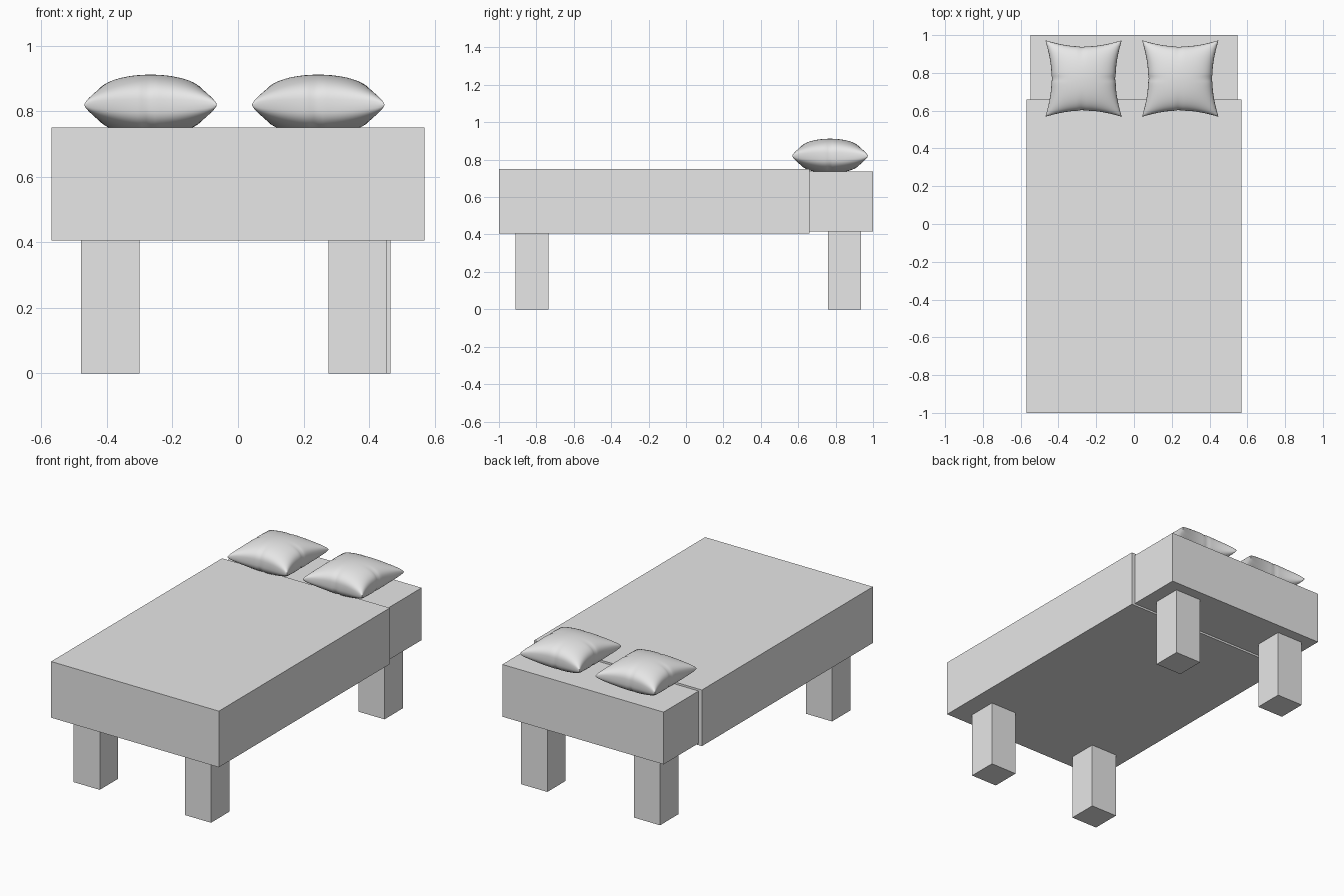
import bpy, bmesh, math

cube = bpy.data.objects.get("Cube")
if cube:
    bpy.data.objects.remove(cube, do_unlink=True)

# Single neutral colour
grey = bpy.data.materials.new("light_grey")
grey.use_nodes = True
grey.diffuse_color = (0.8, 0.8, 0.8, 1)
grey.node_tree.nodes["Principled BSDF"].inputs["Base Color"].default_value = (0.8, 0.8, 0.8, 1)


def add_object(name, bm):
    bmesh.ops.recalc_face_normals(bm, faces=bm.faces)
    mesh = bpy.data.meshes.new(name)
    bm.to_mesh(mesh)
    bm.free()
    mesh.materials.append(grey)
    obj = bpy.data.objects.new(name, mesh)
    bpy.context.collection.objects.link(obj)
    return obj


def add_box(name, low, high):
    bm = bmesh.new()
    bmesh.ops.create_cube(bm, size=1)
    for v in bm.verts:
        for i in range(3):
            v.co[i] = high[i] if v.co[i] > 0 else low[i]
    return add_object(name, bm)


def add_pillow(name, location):
    """Stuffed square cushion: two puffed grids welded along a pinched seam."""
    bm = bmesh.new()
    half, bulge, stretch = 0.17, 0.092, 0.19
    for side in (1, -1):
        made = bmesh.ops.create_grid(bm, x_segments=40, y_segments=40, size=1)
        for vert in made["verts"]:
            # crowd the rows towards the seam
            u = math.sin(vert.co.x * math.pi / 2)
            v = math.sin(vert.co.y * math.pi / 2)
            puff = max(0, (1 - u * u) * (1 - v * v)) ** 0.33
            # soft creases at the middle of each edge
            crease_u = math.exp(-(v / 0.07) ** 2) * u ** 4
            crease_v = math.exp(-((u + 0.05) / 0.07) ** 2) * v ** 4
            puff *= 1 - 0.12 * (crease_u + crease_v)
            vert.co.x = half * u * (1 + stretch * abs(v) ** 2.4 * u * u - 0.02 * crease_u)
            vert.co.y = half * v * (1 + stretch * abs(u) ** 2.4 * v * v - 0.02 * crease_v)
            vert.co.z = side * bulge * puff
    bmesh.ops.remove_doubles(bm, verts=bm.verts, dist=0.0001)
    for face in bm.faces:
        face.smooth = True
    obj = add_object(name, bm)
    obj.location = location
    return obj


# Mattress and the cover wrapped round its foot end
add_box("mattress", (-0.548, -0.98, 0.417), (0.548, 1.0, 0.738))
add_box("blanket", (-0.57, -1.0, 0.405), (0.57, 0.66, 0.75))

# Square legs
leg = 0.178
for name, x, y in (("front_right_leg", -0.479, -0.912), ("front_left_leg", 0.277, -0.912),
                   ("back_right_leg", -0.479, 0.758), ("back_left_leg", 0.287, 0.758)):
    add_box(name, (x, y, 0), (x + leg, y + leg, 0.43))

# Pillows at the head end
add_pillow("right_pillow", (-0.267, 0.77, 0.82))
add_pillow("left_pillow", (0.245, 0.77, 0.82))
